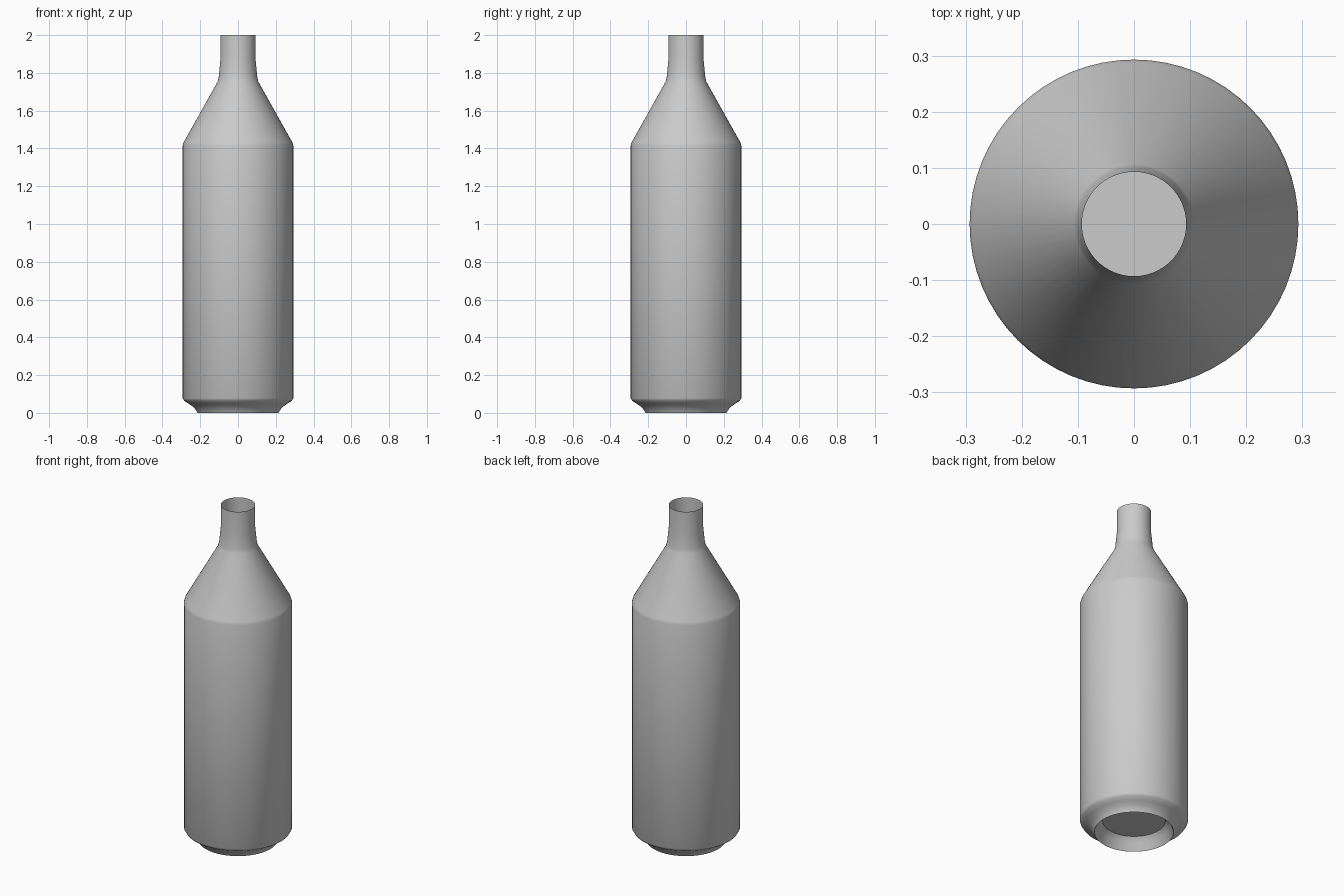
import bpy, bmesh, math

cube = bpy.data.objects.get("Cube")
if cube:
    bpy.data.objects.remove(cube, do_unlink=True)

SIDES = 64


def material(name, color):
    mat = bpy.data.materials.new(name)
    mat.use_nodes = True
    mat.diffuse_color = color
    mat.node_tree.nodes["Principled BSDF"].inputs["Base Color"].default_value = color
    return mat


def lathe(name, profile, mat, angle=30):
    """Revolve (radius, height) points around z; radius 0 closes to a point."""
    bm = bmesh.new()
    verts = [bm.verts.new((r, 0, z)) for r, z in profile]
    edges = [bm.edges.new(pair) for pair in zip(verts, verts[1:])]
    bmesh.ops.spin(bm, geom=verts + edges, cent=(0, 0, 0), axis=(0, 0, 1),
                   angle=math.tau, steps=SIDES, use_merge=True)
    bmesh.ops.remove_doubles(bm, verts=bm.verts, dist=0.0001)
    bmesh.ops.recalc_face_normals(bm, faces=bm.faces)
    mesh = bpy.data.meshes.new(name)
    bm.to_mesh(mesh)
    bm.free()
    mesh.materials.append(mat)
    obj = bpy.data.objects.new(name, mesh)
    bpy.context.collection.objects.link(obj)
    bpy.ops.object.select_all(action='DESELECT')
    obj.select_set(True)
    bpy.context.view_layer.objects.active = obj
    bpy.ops.object.shade_smooth_by_angle(angle=math.radians(angle))
    return obj


grey = material("plain grey", (0.6, 0.6, 0.6, 1))

# Recessed underside, foot, body, shoulder and open neck as one thin shell
lathe("bottle", [
    (0, 0.07), (0.17, 0.07), (0.195, 0.045), (0.212, 0.003),
    (0.215, 0), (0.22, 0.01), (0.235, 0.03), (0.26, 0.048), (0.285, 0.064),
    (0.293, 0.078), (0.293, 1.415), (0.288, 1.432),
    (0.107, 1.755), (0.102, 1.78), (0.093, 1.87), (0.093, 2.0),
], grey)
